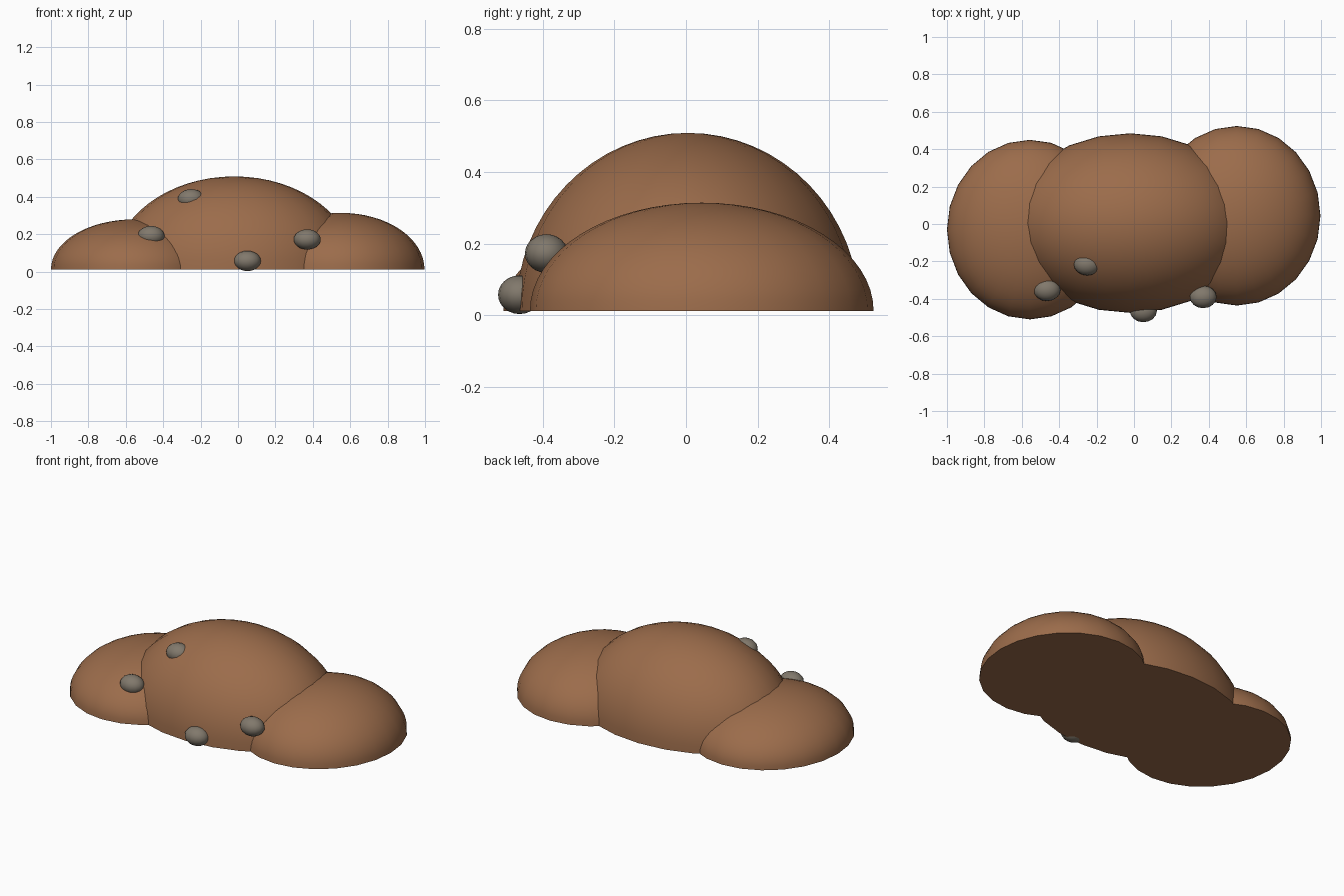
import bpy, bmesh, math

if "Cube" in bpy.data.objects:
    bpy.data.objects.remove(bpy.data.objects["Cube"])


def material(name, colour):
    m = bpy.data.materials.new(name)
    m.diffuse_color = (*colour, 1)
    m.use_nodes = True
    m.node_tree.nodes["Principled BSDF"].inputs["Base Color"].default_value = m.diffuse_color
    return m


soil = material("soil", (0.33, 0.15, 0.07))
stone = material("stone", (0.22, 0.19, 0.15))
BASE = 0.012


def finish(ob, mat):
    ob.data.materials.append(mat)
    bpy.ops.object.select_all(action='DESELECT')
    ob.select_set(True)
    bpy.context.view_layer.objects.active = ob
    bpy.ops.object.shade_smooth_by_angle(angle=math.radians(40))


def ellipsoid(name, loc, radii, segments, rings, mat, half=False):
    bm = bmesh.new()
    bmesh.ops.create_uvsphere(bm, u_segments=segments, v_segments=rings, radius=1)
    if half:
        # keep the upper half and close it with a flat base
        geom = bm.verts[:] + bm.edges[:] + bm.faces[:]
        bmesh.ops.bisect_plane(bm, geom=geom, dist=1e-5, plane_co=(0, 0, 0),
                               plane_no=(0, 0, -1), clear_outer=True)
        rim = [e for e in bm.edges if e.is_boundary]
        bmesh.ops.contextual_create(bm, geom=rim)
    bmesh.ops.scale(bm, vec=radii, verts=bm.verts)
    bmesh.ops.recalc_face_normals(bm, faces=bm.faces)
    me = bpy.data.meshes.new(name)
    bm.to_mesh(me)
    bm.free()
    ob = bpy.data.objects.new(name, me)
    ob.location = loc
    bpy.context.collection.objects.link(ob)
    finish(ob, mat)


# Three overlapping soil mounds
for name, x, y, rx, ry, rz in (
    ("main_mound", -0.02, 0.005, 0.65, 0.48, 0.497),
    ("left_mound", -0.557, -0.03, 0.443, 0.48, 0.267),
    ("right_mound", 0.55, 0.044, 0.447, 0.48, 0.302),
):
    ellipsoid(name, (x, y, BASE), (rx, ry, rz), 24, 32, soil, half=True)

# Pebbles bedded in the front of the mounds
for i, loc in enumerate((
    (0.05, -0.465, 0.057),
    (0.37, -0.39, 0.172),
    (-0.465, -0.352, 0.19),
    (-0.25, -0.215, 0.387),
)):
    ellipsoid(f"pebble_{i + 1}", loc, (0.072, 0.06, 0.054), 16, 12, stone)
